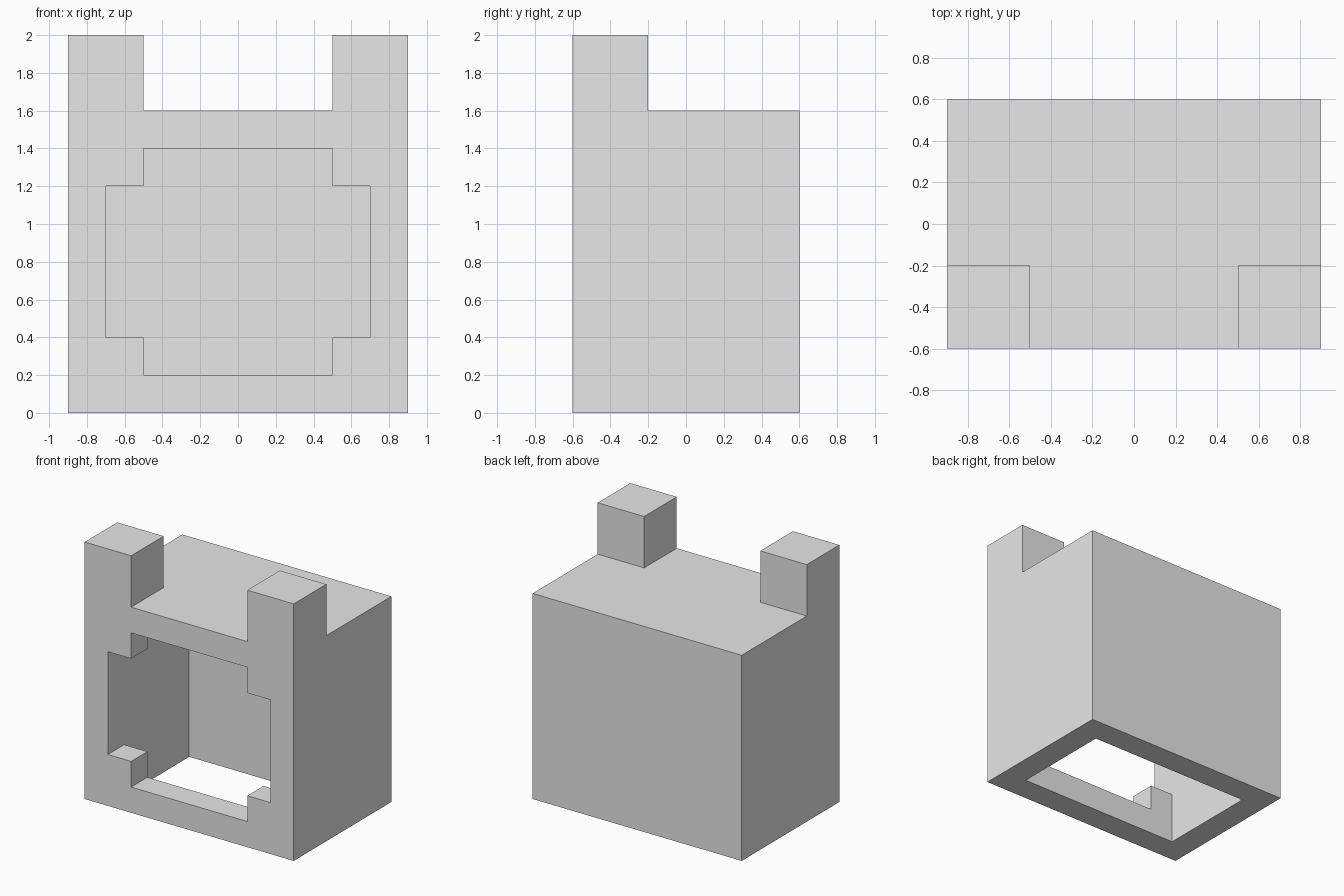
import bpy, bmesh
from mathutils import Vector

if "Cube" in bpy.data.objects:
    bpy.data.objects.remove(bpy.data.objects["Cube"])

grey = bpy.data.materials.new("light_grey")
grey.diffuse_color = (0.8, 0.8, 0.8, 1)
grey.use_nodes = True
grey.node_tree.nodes["Principled BSDF"].inputs["Base Color"].default_value = grey.diffuse_color


def prism(name, profile, lift, start, end):
    """Extrude a flat profile; lift turns (u, v, depth) into a 3D point."""
    bm = bmesh.new()
    face = bm.faces.new([bm.verts.new(lift(u, v, start)) for u, v in profile])
    step = Vector(lift(0, 0, end)) - Vector(lift(0, 0, start))
    out = bmesh.ops.extrude_face_region(bm, geom=[face], use_keep_orig=True)
    bmesh.ops.translate(bm, vec=step, verts=[g for g in out["geom"] if isinstance(g, bmesh.types.BMVert)])
    bmesh.ops.recalc_face_normals(bm, faces=bm.faces)
    mesh = bpy.data.meshes.new(name)
    bm.to_mesh(mesh)
    bm.free()
    mesh.materials.append(grey)
    obj = bpy.data.objects.new(name, mesh)
    bpy.context.collection.objects.link(obj)
    return obj


def mirrored(half):
    """Close a right-hand half profile by mirroring it in x."""
    return half + [(-x, v) for x, v in reversed(half)]


def plan(u, v, d):
    return (u, v, d)


def elevation(u, v, d):
    return (u, d, v)


# Solid block, as tall as the two front corner posts
housing = prism("housing", mirrored([(0.9, -0.6), (0.9, 0.6)]), plan, 0, 2)

cutters = [
    # T-shaped cut that leaves the roof and the two posts
    prism("roof_cutter", mirrored([(0.5, -1), (0.5, -0.2), (1.2, -0.2), (1.2, 1)]),
          plan, 1.6, 2.4),
    # Inner chamber, open at the bottom
    prism("chamber_cutter", mirrored([(0.7, -0.4), (0.7, 0.4)]), plan, -0.5, 1.4),
    # Front opening with stepped corners
    prism("opening_cutter", mirrored([(0.5, 0.2), (0.5, 0.4), (0.7, 0.4),
                                      (0.7, 1.2), (0.5, 1.2), (0.5, 1.4)]),
          elevation, -1, -0.3),
]
for cutter in cutters:
    mod = housing.modifiers.new(cutter.name, "BOOLEAN")
    mod.operation = "DIFFERENCE"
    mod.solver = "EXACT"
    mod.object = cutter

# Apply the cuts and remove the cutters
bpy.context.view_layer.update()
result = housing.evaluated_get(bpy.context.evaluated_depsgraph_get())
housing_mesh = bpy.data.meshes.new_from_object(result)
housing.modifiers.clear()
housing.data = housing_mesh
for cutter in cutters:
    bpy.data.objects.remove(cutter)
